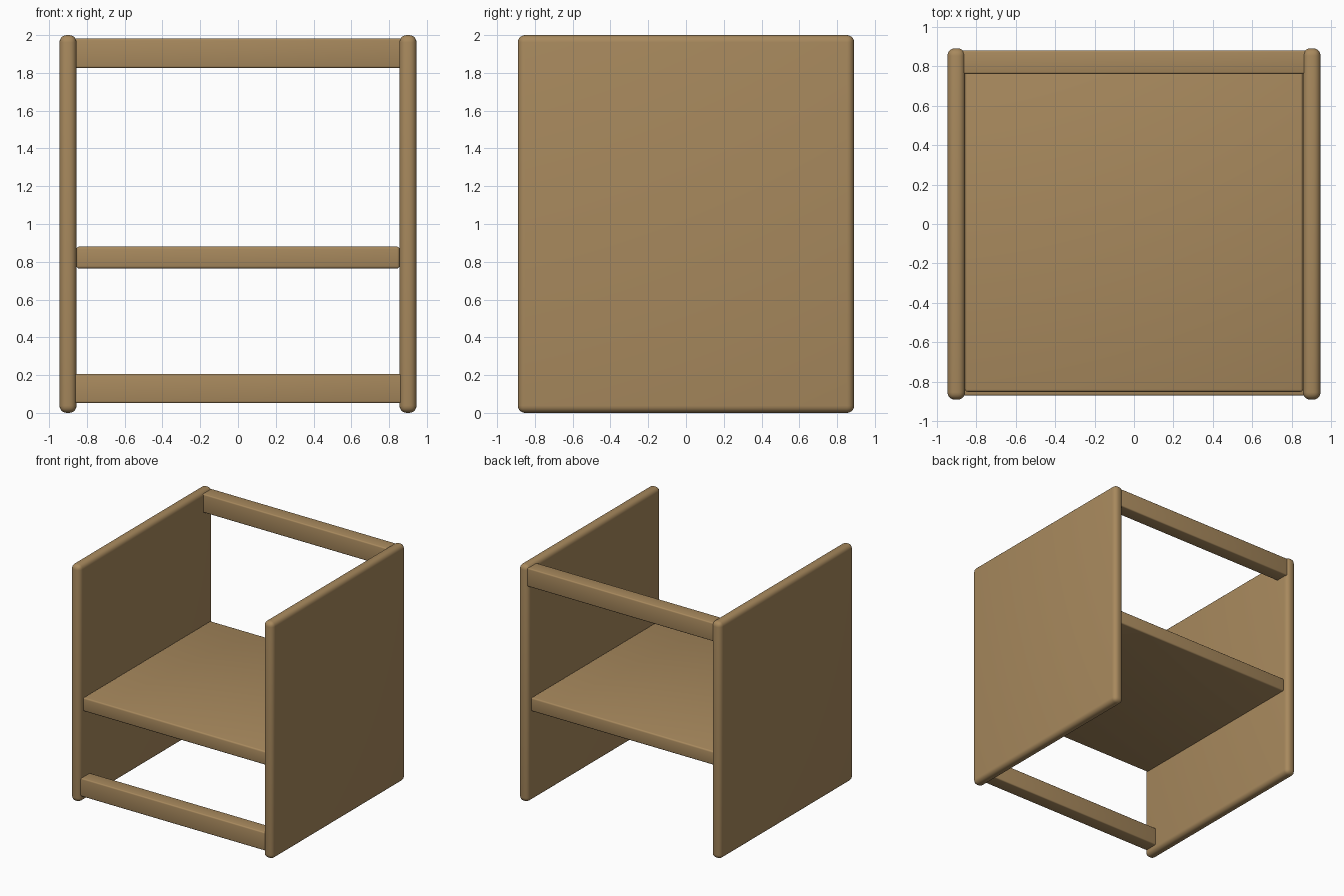
import bpy
import math

cube = bpy.data.objects.get("Cube")
if cube:
    bpy.data.objects.remove(cube, do_unlink=True)

# Single wood colour
wood = bpy.data.materials.new("light_wood")
wood.use_nodes = True
colour = (0.39, 0.25, 0.11, 1)
wood.diffuse_color = colour
wood.node_tree.nodes["Principled BSDF"].inputs["Base Color"].default_value = colour


def board(name, low, high, radius, segments):
    """Rounded board between two opposite corners."""
    centre = [(a + b) / 2 for a, b in zip(low, high)]
    bpy.ops.mesh.primitive_cube_add(size=1, location=centre)
    obj = bpy.context.object
    obj.name = name
    obj.dimensions = [b - a for a, b in zip(low, high)]
    bpy.ops.object.transform_apply(location=False, rotation=False, scale=True)
    bevel = obj.modifiers.new("rounded_edges", "BEVEL")
    bevel.width = radius
    bevel.segments = segments
    bevel.limit_method = "NONE"
    bpy.ops.object.modifier_apply(modifier=bevel.name)
    bpy.ops.object.shade_smooth_by_angle(angle=math.radians(35))
    obj.data.materials.append(wood)
    return obj


# Side panels
for side, x in (("left", 0.9), ("right", -0.9)):
    board(side + "_panel", (x - 0.045, -0.89, 0), (x + 0.045, 0.89, 2), 0.038, 5)

# Seat between the panels
board("seat", (-0.855, -0.85, 0.765), (0.855, 0.85, 0.88), 0.012, 3)

# Cross rails, let into the panels
board("front_foot_rail", (-0.87, -0.87, 0.052), (0.87, -0.75, 0.206), 0.01, 3)
board("back_top_rail", (-0.87, 0.76, 1.826), (0.87, 0.88, 1.982), 0.01, 3)
